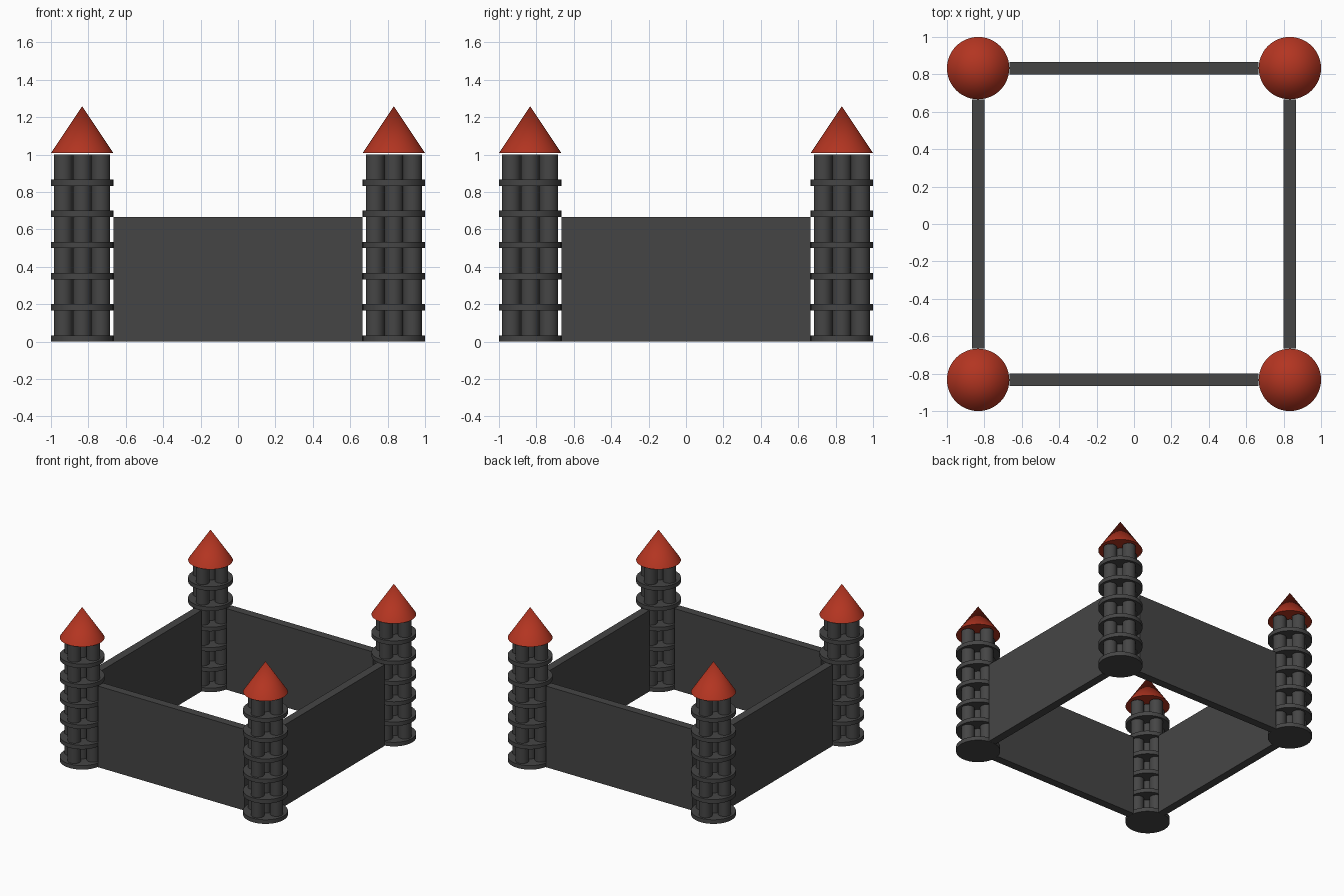
import bpy, math

if "Cube" in bpy.data.objects:
    bpy.data.objects.remove(bpy.data.objects["Cube"])

S = 1 / 120          # model grid step
TOWER = 100 * S      # tower centre offset from the middle


def material(name, color):
    m = bpy.data.materials.new(name)
    m.diffuse_color = color
    m.use_nodes = True
    m.node_tree.nodes["Principled BSDF"].inputs["Base Color"].default_value = m.diffuse_color
    return m


STONE = material("dark_stone", (0.06, 0.06, 0.06, 1))
ROOF = material("red_roof", (0.45, 0.035, 0.015, 1))


def finish(name, mat, smooth=True):
    ob = bpy.context.object
    ob.name = name
    ob.data.materials.append(mat)
    if smooth:
        bpy.ops.object.shade_smooth_by_angle(angle=math.radians(35))
    return ob


def cylinder(name, x, y, z0, radius, height, verts=32):
    bpy.ops.mesh.primitive_cylinder_add(
        vertices=verts, radius=radius, depth=height,
        location=(x, y, z0 + height / 2))
    return finish(name, STONE)


def tower(label, cx, cy):
    # Cluster of slim columns around a centre column
    cylinder(f"{label}_core", cx, cy, 0, 6 * S, 120 * S)
    for i in range(4):
        a = i * math.pi / 2
        cylinder(f"{label}_column_{i + 1}", cx + 12 * S * math.cos(a),
                 cy + 12 * S * math.sin(a), 0, 6 * S, 120 * S)
    # Evenly stacked ring slabs
    for i in range(6):
        cylinder(f"{label}_ring_{i + 1}", cx, cy, i * 20 * S, 20 * S, 4 * S, 48)
    # Conical roof, floating a hair above the columns
    bpy.ops.mesh.primitive_cone_add(
        vertices=48, radius1=20 * S, radius2=0, depth=30 * S,
        location=(cx, cy, 136 * S))
    finish(f"{label}_roof", ROOF)


def wall(name, x, y, sx, sy):
    bpy.ops.mesh.primitive_cube_add(size=1, location=(x, y, 40 * S))
    bpy.context.object.scale = (sx, sy, 80 * S)
    finish(name, STONE, smooth=False)


# Corner towers
for sy, row in ((-1, "front"), (1, "back")):
    for sx, side in ((-1, "left"), (1, "right")):
        tower(f"{row}_{side}_tower", sx * TOWER, sy * TOWER)

# Walls between the towers
LONG, THICK = 160 * S, 8 * S
wall("front_wall", 0, -TOWER, LONG, THICK)
wall("back_wall", 0, TOWER, LONG, THICK)
wall("left_wall", -TOWER, 0, THICK, LONG)
wall("right_wall", TOWER, 0, THICK, LONG)
